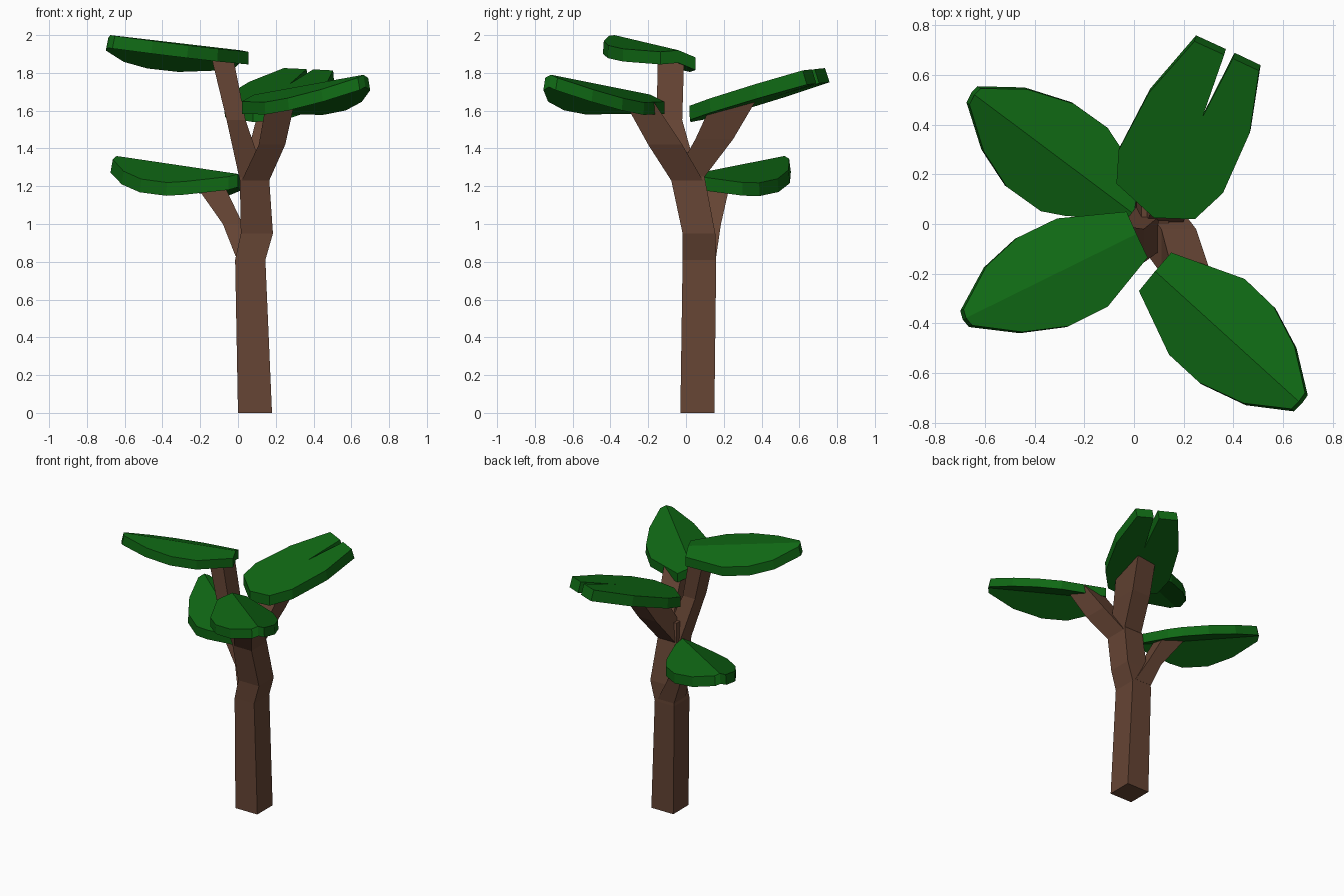
import bpy, bmesh
from mathutils import Vector


def material(name, color):
    m = bpy.data.materials.new(name)
    m.diffuse_color = color
    return m


bark = material("bark", (0.13, 0.058, 0.034, 1))
green = material("leaf_green", (0.005, 0.14, 0.007, 1))


def finish(name, bm, mat):
    bmesh.ops.recalc_face_normals(bm, faces=bm.faces)
    me = bpy.data.meshes.new(name)
    bm.to_mesh(me)
    bm.free()
    me.materials.append(mat)
    bpy.context.collection.objects.link(bpy.data.objects.new(name, me))


# Four-sided limb lofted through rectangles (x0, x1, y0, y1, z)
def limb(name, sections):
    bm = bmesh.new()
    rings = [[bm.verts.new(p) for p in
              ((a, c, z), (b, c, z), (b, d, z), (a, d, z))]
             for a, b, c, d, z in sections]
    for lo, hi in zip(rings, rings[1:]):
        for i in range(4):
            j = (i + 1) % 4
            bm.faces.new((lo[i], lo[j], hi[j], hi[i]))
    bm.faces.new(rings[0])
    bm.faces.new(rings[-1])
    finish(name, bm, bark)


# Slab leaf: two outlines either side of a midrib, each sloping away from it
def leaf(name, base, tip, z0, z1, sides, slopes, thick=0.065):
    bm = bmesh.new()
    b, t = Vector(base), Vector(tip)
    axis = (t - b).normalized()
    length = (t - b).length

    def column(p, slope):
        v = Vector(p) - b
        along = v.dot(axis)
        off = abs(v.x * axis.y - v.y * axis.x)
        z = z0 + (z1 - z0) * along / length - slope * off
        q = Vector(p) - axis * 0.015 * max(0, along / length)
        return bm.verts.new((q.x, q.y, z)), bm.verts.new((p[0], p[1], z - thick))

    first, last = column(base, 0), column(tip, 0)
    for pts, slope in zip(sides, slopes):
        cols = [first] + [column(p, slope) for p in pts] + [last]
        bm.faces.new([c[0] for c in cols])
        bm.faces.new([c[1] for c in reversed(cols)])
        for c, d in zip(cols, cols[1:]):
            bm.faces.new((c[0], d[0], d[1], c[1]))
    finish(name, bm, green)


# Trunk and branches
limb("trunk", [(0.0, 0.18, -0.03, 0.15, 0), (-0.015, 0.145, -0.018, 0.16, 0.81),
               (0.015, 0.185, -0.018, 0.155, 0.95), (0.01, 0.165, -0.08, 0.10, 1.24),
               (0.03, 0.14, -0.06, 0.07, 1.38)])
limb("low_branch", [(-0.013, 0.12, 0.02, 0.16, 0.83), (-0.08, 0.025, 0.08, 0.185, 1.0),
                    (-0.235, -0.08, 0.12, 0.235, 1.22)])
limb("top_branch", [(0.01, 0.15, -0.075, 0.07, 1.23), (-0.06, 0.04, -0.155, -0.02, 1.55),
                    (-0.14, -0.025, -0.15, -0.01, 1.88)])
limb("front_branch", [(0.02, 0.165, -0.078, 0.09, 1.23), (0.11, 0.25, -0.20, -0.02, 1.42),
                      (0.15, 0.30, -0.325, -0.17, 1.645)])
limb("back_branch", [(0.02, 0.163, -0.06, 0.098, 1.25), (0.07, 0.22, 0.05, 0.25, 1.45),
                     (0.12, 0.27, 0.14, 0.365, 1.645)])

# Leaves
leaf("low_leaf", (0.0, 0.04), (-0.655, 0.53), 1.265, 1.36,
     [[(0.01, 0.11), (-0.05, 0.30), (-0.11, 0.39), (-0.25, 0.49), (-0.44, 0.55), (-0.63, 0.555)],
      [(-0.05, 0.02), (-0.28, 0.035), (-0.38, 0.055), (-0.52, 0.155), (-0.615, 0.30), (-0.675, 0.49)]],
     (0.38, 0.38), 0.07)
leaf("top_leaf", (0.01, -0.04), (-0.69, -0.385), 1.92, 2.0,
     [[(-0.03, 0.05), (-0.315, 0.02), (-0.48, -0.06), (-0.605, -0.175), (-0.70, -0.35)],
      [(0.055, -0.135), (-0.11, -0.335), (-0.27, -0.415), (-0.46, -0.44), (-0.665, -0.415)]],
     (0.38, 0.08), 0.067)
leaf("front_leaf", (0.085, -0.19), (0.675, -0.725), 1.685, 1.79,
     [[(0.15, -0.115), (0.45, -0.225), (0.57, -0.34), (0.655, -0.50), (0.70, -0.69)],
      [(0.02, -0.27), (0.145, -0.53), (0.27, -0.645), (0.45, -0.73), (0.645, -0.755)]],
     (0.37, 0.36))
leaf("split_back_leaf", (0.16, 0.022), (0.28, 0.445), 1.62, 1.743,
     [[(0.08, 0.025), (-0.07, 0.165), (-0.06, 0.305), (0.065, 0.545), (0.25, 0.76), (0.37, 0.705)],
      [(0.245, 0.02), (0.36, 0.13), (0.47, 0.38), (0.51, 0.64), (0.405, 0.69)]],
     (0, 0), 0.075)
